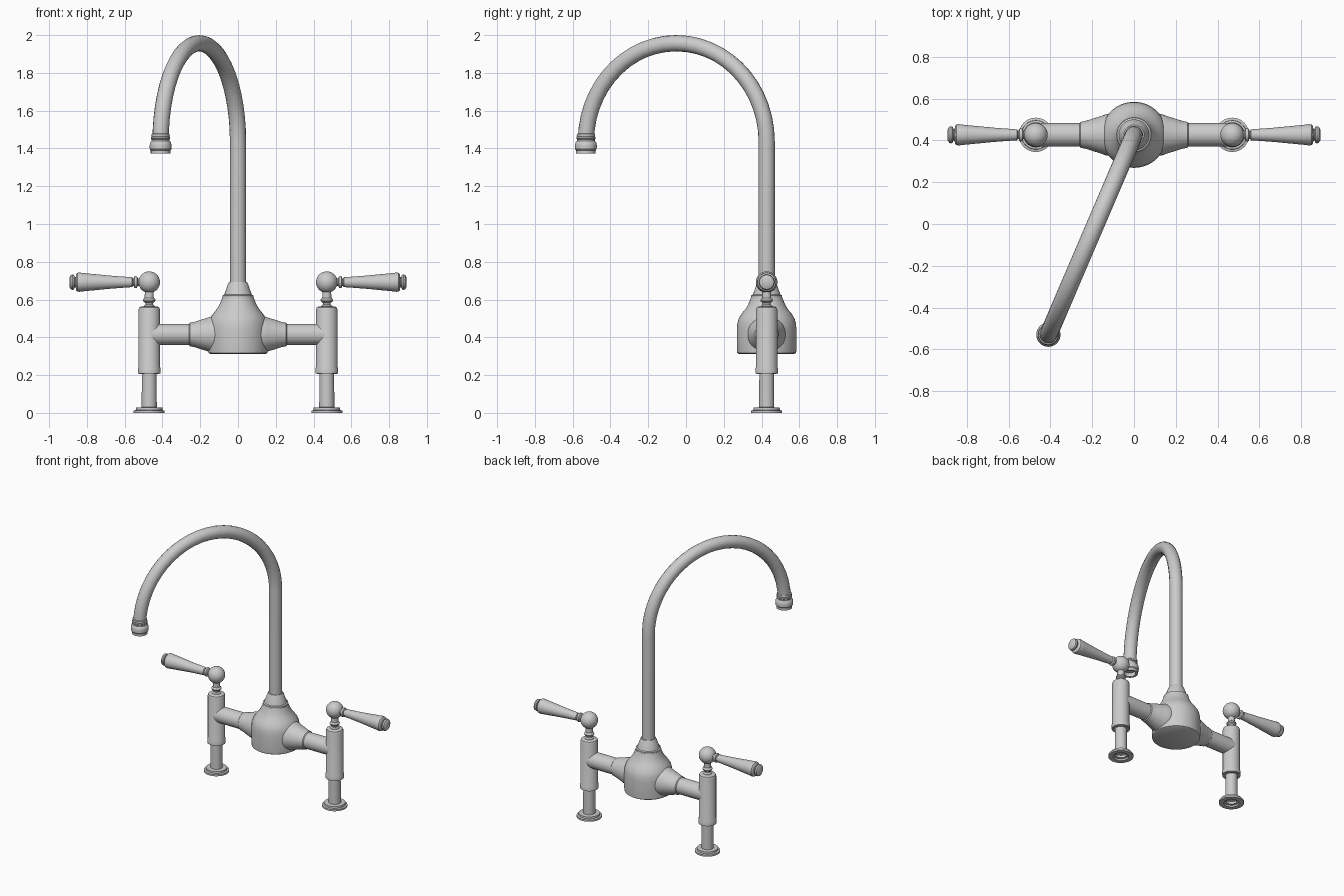
import bpy, bmesh, math
from mathutils import Matrix, Vector

if "Cube" in bpy.data.objects:
    bpy.data.objects.remove(bpy.data.objects["Cube"])

Y0 = 0.427                      # depth of the bridge line
ARM_Z, LEVER_Z, LEG_X = 0.415, 0.692, 0.47


def smooth(ob, angle=35):
    bpy.ops.object.select_all(action='DESELECT')
    ob.select_set(True)
    bpy.context.view_layer.objects.active = ob
    bpy.ops.object.shade_smooth_by_angle(angle=math.radians(angle))


def lathe(name, profile, loc, rot=Matrix(), seg=40):
    """Revolve (radius, height) points round local z, then place."""
    bm = bmesh.new()
    rings = []
    for r, h in profile:
        rings.append([bm.verts.new((r * math.cos(2 * math.pi * i / seg),
                                    r * math.sin(2 * math.pi * i / seg), h))
                      for i in range(seg)])
    for a, b in zip(rings, rings[1:]):
        for i in range(seg):
            j = (i + 1) % seg
            bm.faces.new((a[i], a[j], b[j], b[i]))
    bmesh.ops.remove_doubles(bm, verts=bm.verts, dist=1e-5)
    bmesh.ops.recalc_face_normals(bm, faces=bm.faces)
    bm.transform(Matrix.Translation(loc) @ rot)
    me = bpy.data.meshes.new(name)
    bm.to_mesh(me)
    bm.free()
    ob = bpy.data.objects.new(name, me)
    bpy.context.collection.objects.link(ob)
    smooth(ob)
    return ob


# central bell-shaped body
lathe("central_body", [
    (0, 0.313), (0.148, 0.313), (0.156, 0.318), (0.158, 0.34), (0.158, 0.44),
    (0.155, 0.475), (0.147, 0.502), (0.13, 0.528), (0.112, 0.55),
    (0.097, 0.575), (0.087, 0.60), (0.083, 0.612), (0, 0.612)], (0, Y0, 0), seg=64)

# collar under the spout
lathe("spout_collar", [
    (0, 0.605), (0.076, 0.605), (0.082, 0.612), (0.082, 0.622), (0.073, 0.626),
    (0.068, 0.64), (0.052, 0.685), (0.048, 0.692), (0, 0.692)], (0, Y0, 0), seg=48)

# swan-neck spout: straight riser and half circle
tip = Vector((-0.41, -0.53))
base = Vector((0, Y0))
R = (tip - base).length / 2
SPRING_Z = 1.957 - R
path = [(0, Y0, 0.66), (0, Y0, 1.05)]
N = 26
for i in range(N + 1):
    t = math.pi * i / N
    p = base.lerp(tip, (1 - math.cos(t)) / 2)
    path.append((p.x, p.y, SPRING_Z + R * math.sin(t)))
cu = bpy.data.curves.new("spout", 'CURVE')
cu.dimensions = '3D'
cu.bevel_depth = 0.043
cu.bevel_resolution = 6
cu.use_fill_caps = True
sp = cu.splines.new('POLY')
sp.points.add(len(path) - 1)
for pt, co in zip(sp.points, path):
    pt.co = (*co, 1)
spout = bpy.data.objects.new("spout", cu)
bpy.context.collection.objects.link(spout)
bpy.ops.object.select_all(action='DESELECT')
spout.select_set(True)
bpy.context.view_layer.objects.active = spout
bpy.ops.object.convert(target='MESH')
smooth(bpy.context.view_layer.objects.active)

# hollow nozzle at the spout tip
lathe("nozzle", [
    (0, 1.40), (0.036, 1.40), (0.038, 1.373), (0.052, 1.373), (0.052, 1.39),
    (0.057, 1.396), (0.058, 1.415), (0.055, 1.432), (0.047, 1.44),
    (0.047, 1.448), (0.051, 1.452), (0.051, 1.46), (0.047, 1.464),
    (0.049, 1.47), (0.047, 1.477), (0.041, 1.48), (0, 1.48)],
    (tip.x, tip.y, 0))

for s, side in ((-1, "left"), (1, "right")):
    sideways = Matrix.Rotation(s * math.pi / 2, 4, 'Y')
    leg = (s * LEG_X, Y0, 0)

    # flared bridge arm
    lathe(side + "_bridge_arm", [
        (0, 0.06), (0.1, 0.06), (0.1, 0.13), (0.091, 0.155), (0.084, 0.175),
        (0.08, 0.19), (0.075, 0.205), (0.067, 0.23), (0.062, 0.255),
        (0.056, 0.26), (0.056, LEG_X), (0, LEG_X)], (0, Y0, ARM_Z), sideways)

    # foot flange and lower pipe
    lathe(side + "_foot", [
        (0, 0.03), (0.034, 0.03), (0.034, 0.012), (0.05, 0.012), (0.05, 0),
        (0.082, 0), (0.082, 0.012), (0.07, 0.015), (0.069, 0.028),
        (0.04, 0.03), (0.039, 0.21), (0, 0.21)], leg)

    # valve body with collar
    lathe(side + "_valve_body", [
        (0, 0.205), (0.053, 0.205), (0.053, 0.208), (0.06, 0.208), (0.06, 0.236),
        (0.057, 0.243), (0.057, 0.545), (0.053, 0.557), (0.044, 0.563),
        (0, 0.563)], leg)

    # turned stem and ball
    lathe(side + "_stem", [
        (0, 0.555), (0.032, 0.555), (0.03, 0.566), (0.021, 0.574), (0.021, 0.582),
        (0.031, 0.59), (0.033, 0.597), (0.03, 0.604), (0.024, 0.609),
        (0.023, 0.66), (0, 0.66)], leg, seg=32)
    lathe(side + "_ball", [
        (0.057 * math.sin(math.pi * i / 18), -0.057 * math.cos(math.pi * i / 18))
        for i in range(19)], (s * LEG_X, Y0, LEVER_Z), seg=36)

    # tapered lever with end knob
    lathe(side + "_lever", [
        (0, 0.5), (0.021, 0.5), (0.02, 0.53), (0.03, 0.535), (0.032, 0.542),
        (0.03, 0.549), (0.02, 0.552), (0.02, 0.556), (0.026, 0.56),
        (0.034, 0.67), (0.048, 0.815), (0.051, 0.84), (0.049, 0.851),
        (0.042, 0.857), (0.028, 0.859), (0.028, 0.865), (0.038, 0.868),
        (0.041, 0.876), (0.038, 0.885), (0.026, 0.892), (0, 0.893)],
        (0, Y0, LEVER_Z), sideways, seg=36)
